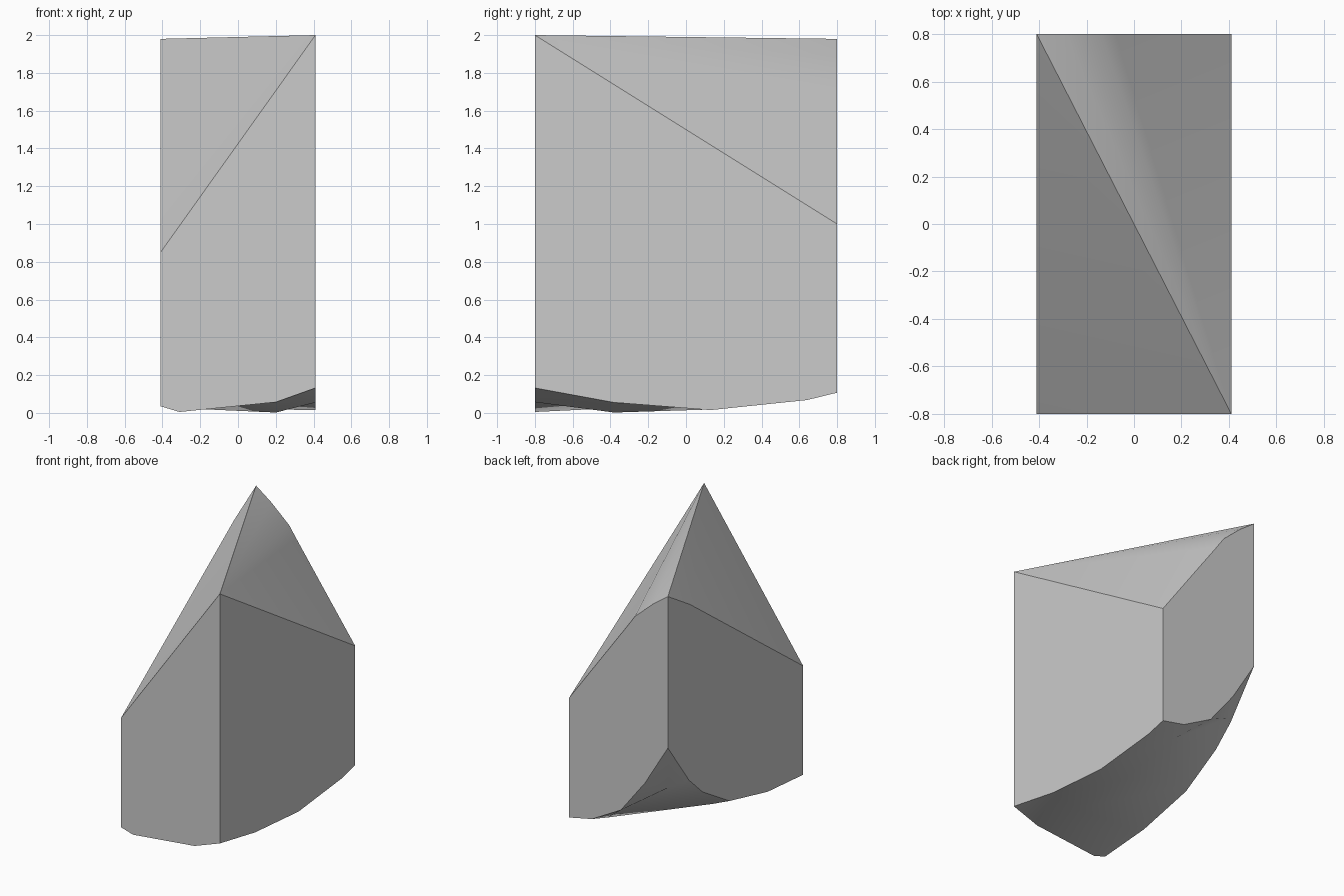
import bpy, bmesh, math
from mathutils import Vector
from mathutils.geometry import delaunay_2d_cdt

if "Cube" in bpy.data.objects:
    bpy.data.objects.remove(bpy.data.objects["Cube"])

X, Y = 0.41, 0.8

# Single grey material
grey = bpy.data.materials.new("light grey")
grey.use_nodes = True
grey.diffuse_color = (0.6, 0.6, 0.6, 1)
bsdf = grey.node_tree.nodes["Principled BSDF"]
bsdf.inputs["Base Color"].default_value = (0.6, 0.6, 0.6, 1)
bsdf.inputs["Roughness"].default_value = 0.8

# Lower edge of each side wall, anticlockwise, corner included at the start
front = [(x, -Y, z) for x, z in [(-X, .035), (-.31, .005), (.2, .057)]]
right = [(X, y, z) for y, z in [(-Y, .132), (-.38, .055), (.13, .015), (.64, .068)]]
back = [(x, Y, z) for x, z in [(X, .107), (.22, .146), (-.02, .277), (-.22, .533)]]
left = [(-X, y, z) for y, z in [(Y, .846), (.55, .51), (.39, .361), (.07, .171), (-.38, .068)]]
rim = front + right + back + left

# Inner points of the curved underside
inner = [(-.31, -.38, .025), (.2, -.38, .002), (-.31, .13, .145),
         (.2, .13, .018), (-.31, .64, .465), (.2, .64, .102)]
points = rim + inner
n = len(rim)
folds = [(n + 2, n + 5), (n + 4, rim.index(left[1])), (n + 4, rim.index(back[3]))]
edges = [(i, (i + 1) % n) for i in range(n)] + folds

bm = bmesh.new()
vert = {}


def v(p):
    """Reuse one vertex per position."""
    key = tuple(round(c, 4) for c in p)
    if key not in vert:
        vert[key] = bm.verts.new(key)
    return vert[key]


def face(ps):
    return bm.faces.new([v(p) for p in ps])


# Underside
_, _, tris, source, _, _ = delaunay_2d_cdt([Vector(p[:2]) for p in points], edges, [], 1, 1e-6)
for t in tris:
    face([points[source[i][0]] for i in reversed(t)])

# Top: two slopes fanning from the peak, meeting in a diagonal ridge
peak = (X, -Y, 2.0)
back_top = [(X, Y, 1.0), (-.078, Y, 1.674), (-.136, Y, 1.757), (-.286, Y, 1.89), (-X, Y, 1.98)]
left_top = [(-X, Y, 1.98), (-X, .537, 1.82), (-X, -Y, .85)]
fan = back_top + left_top[1:]
for a, b in zip(fan, fan[1:]):
    face([peak, a, b])

# Four upright walls between the lower and upper edges
walls = [(front + right[:1], [left_top[-1], peak]),
         (right + back[:1], [peak, back_top[0]]),
         (back + left[:1], back_top),
         (left + front[:1], left_top)]
for low, high in walls:
    face(low + high[::-1])

bmesh.ops.recalc_face_normals(bm, faces=bm.faces)
mesh = bpy.data.meshes.new("cut_block")
bm.to_mesh(mesh)
bm.free()
mesh.materials.append(grey)
block = bpy.data.objects.new("cut_block", mesh)
bpy.context.collection.objects.link(block)

# Smooth curved surfaces, crisp cut edges
bpy.ops.object.select_all(action='DESELECT')
block.select_set(True)
bpy.context.view_layer.objects.active = block
bpy.ops.object.shade_smooth_by_angle(angle=math.radians(35))
